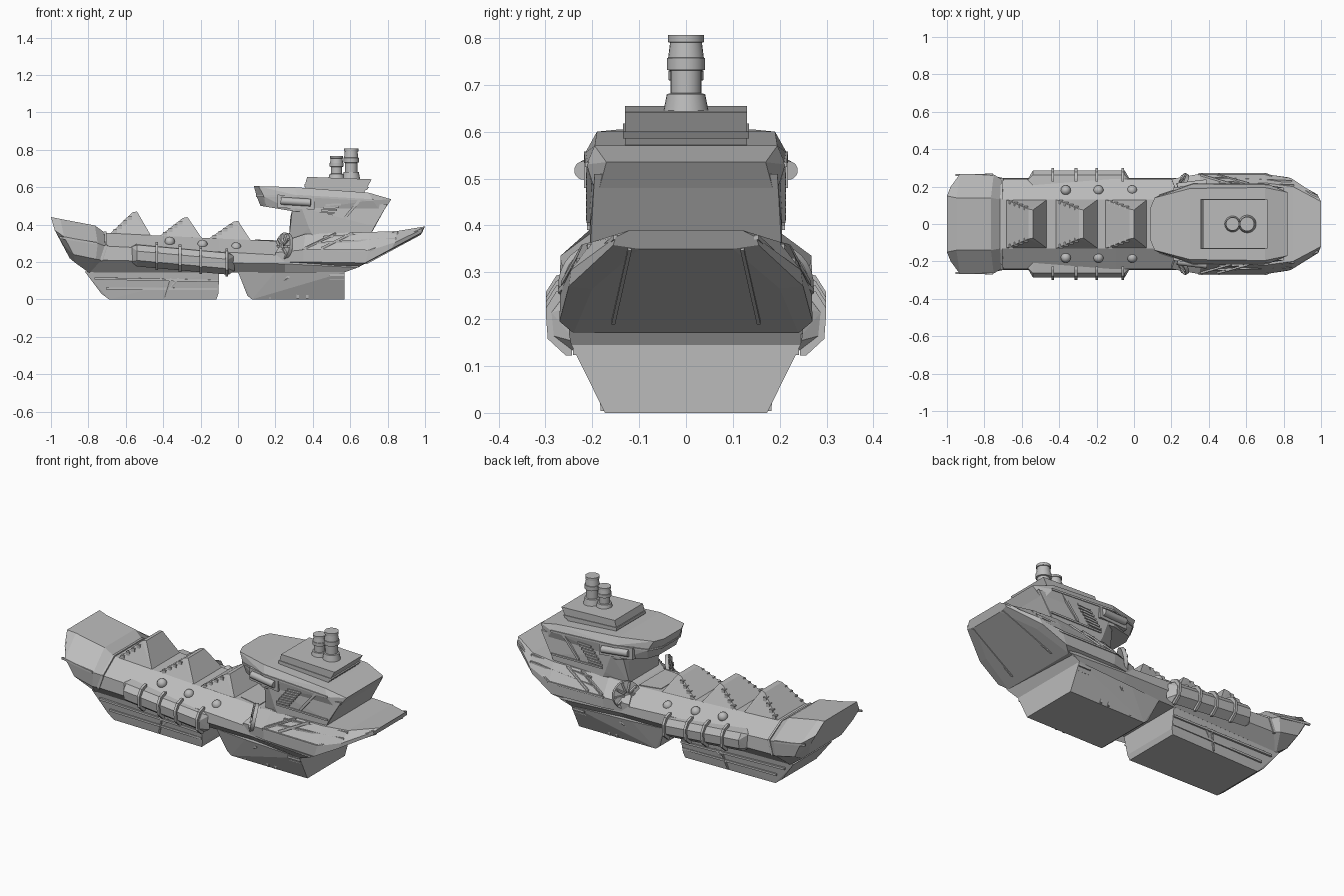
import bpy, bmesh, math
from mathutils import Vector

grey = bpy.data.materials.new("hull_grey")
grey.diffuse_color = (0.5, 0.5, 0.5, 1)


def finish(bm, name, smooth=False):
    bmesh.ops.recalc_face_normals(bm, faces=bm.faces)
    me = bpy.data.meshes.new(name)
    bm.to_mesh(me)
    bm.free()
    me.materials.append(grey)
    ob = bpy.data.objects.new(name, me)
    bpy.context.collection.objects.link(ob)
    if smooth:
        bpy.ops.object.select_all(action='DESELECT')
        ob.select_set(True)
        bpy.context.view_layer.objects.active = ob
        bpy.ops.object.shade_smooth_by_angle(angle=math.radians(40))
    return ob


def add_hull(bm, pts):
    """Convex solid around the points."""
    tmp = bmesh.new()
    for p in pts:
        tmp.verts.new(p)
    bmesh.ops.convex_hull(tmp, input=tmp.verts[:])
    bmesh.ops.delete(tmp, geom=[v for v in tmp.verts if not v.link_faces], context='VERTS')
    bmesh.ops.dissolve_limit(tmp, angle_limit=0.01, verts=tmp.verts[:], edges=tmp.edges[:])
    me = bpy.data.meshes.new("tmp")
    tmp.to_mesh(me)
    tmp.free()
    bm.from_mesh(me)
    bpy.data.meshes.remove(me)


def flip(pts):
    return [(x, -y, z) for x, y, z in pts]


def block(name, half):
    """One solid spanning both sides."""
    bm = bmesh.new()
    add_hull(bm, half + flip(half))
    return finish(bm, name)


def pair(name, solids):
    """Several solids, repeated on the other side."""
    bm = bmesh.new()
    for s in solids:
        add_hull(bm, s)
        add_hull(bm, flip(s))
    return finish(bm, name)


def bar(p, q, w=0.006):
    return [(a[0] + i * w, a[1] + j * w, a[2] + k * w) for a in (p, q)
            for i in (-1, 1) for j in (-1, 1) for k in (-1, 1)]


def bars(path, w=0.006):
    return [bar(a, b, w) for a, b in zip(path, path[1:])]


def loft(name, rings):
    """Skin half sections (bottom to deck edge), mirrored into closed rings."""
    bm = bmesh.new()
    loops = [[bm.verts.new(p) for p in r + flip(r)[::-1]] for r in rings]
    n = len(loops[0])
    for a, b in zip(loops, loops[1:]):
        for i in range(n):
            j = (i + 1) % n
            bm.faces.new((a[i], a[j], b[j], b[i]))
    bm.faces.new(loops[0])
    bm.faces.new(loops[-1][::-1])
    return finish(bm, name)


# Main hull with the raised bow block
loft("main_hull", [
    [(-.90, .15, .22), (-.94, .20, .30), (-.98, .20, .37), (-1.0, .15, .44)],
    [(-.87, .17, .195), (-.88, .255, .24), (-.93, .268, .335), (-.95, .14, .43)],
    [(-.80, .18, .145), (-.76, .26, .215), (-.75, .265, .30), (-.765, .14, .395)],
    [(-.79, .18, .145), (-.73, .245, .21), (-.71, .24, .285), (-.71, .13, .355)],
    [(-.10, .20, .145), (-.10, .245, .195), (-.10, .24, .255), (-.10, .13, .325)],
    [(.25, .20, .145), (.25, .245, .19), (.25, .24, .235), (.25, .13, .31)],
    [(.57, .245, .145), (.64, .25, .17), (.66, .25, .20), (.66, .15, .30)]])
pair("bow_seams", bars([(-.71, .0, .355), (-.71, .13, .356), (-.705, .24, .285), (-.73, .245, .21)])
     + bars([(-.95, .262, .33), (-.76, .264, .30)], .005))

# Swept stern
loft("stern", [
    [(.2, .20, .19), (.2, .235, .20), (.2, .24, .25), (.24, .14, .31)],
    [(.35, .20, .18), (.35, .262, .20), (.35, .268, .265), (.36, .20, .35)],
    [(.64, .24, .17), (.68, .27, .195), (.70, .268, .26), (.70, .22, .36)],
    [(.82, .20, .265), (.82, .25, .27), (.84, .245, .305), (.85, .20, .365)],
    [(.98, .10, .35), (.985, .155, .358), (.985, .15, .375), (1.0, .12, .39)]])
pair("stern_panel_bars", [bar((.685, .155, .193), (.975, .12, .35), .004),
     bar((.35, .268, .265), (.70, .268, .26), .005), bar((.70, .268, .26), (.98, .15, .375), .005),
     bar((.42, .245, .30), (.84, .228, .325), .005), bar((.46, .225, .335), (.85, .205, .355), .005),
     bar((.36, .262, .275), (.52, .215, .352), .005), bar((.45, .262, .275), (.61, .218, .354), .005)])

# Two keel blocks with the arch between them
block("front_keel", [(-.82, .18, .15), (-.10, .20, .15), (-.11, .185, .09), (-.105, .178, .03),
                     (-.115, .172, 0), (-.69, .16, 0), (-.73, .16, .03)])
block("rear_keel", [(.0, .20, .147), (.035, .18, .10), (.045, .175, .05), (.05, .17, .02), (.075, .17, 0),
                    (.57, .173, 0), (.57, .175, .06), (.57, .245, .146), (.2, .22, .146), (.2, .175, .06)])
pair("keel_rails", [bar((-.70, .172, .058), (-.115, .18, .055)), bar((-.76, .182, .112), (-.11, .192, .098)),
     bar((-.36, .19, .11), (-.39, .17, .01), .004), bar((-.32, .19, .11), (-.37, .17, .05), .004),
     bar((.17, .17, .01), (.19, .176, .06), .005), bar((.19, .176, .06), (.27, .215, .12), .005),
     bar((.32, .176, .01), (.32, .18, .06)), bar((.32, .18, .06), (.37, .18, .06)),
     bar((.37, .176, .01), (.37, .18, .06))])
pair("rear_grille", [bar((.495, .178 + (z - .06) * .82, z), (.563, .178 + (z - .06) * .82, z), .006)
                     for z in (.07, .09, .11, .13)])

# Pyramid hatches on the deck with stepped edges
for n, (x0, xp, x1, z0, zp, z1) in enumerate([(-.685, -.55, -.465, .35, .47, .34),
                                              (-.417, -.28, -.195, .34, .44, .33),
                                              (-.155, -.01, .07, .325, .42, .312)]):
    base = [(x0, .13, z0), (x1, .13, z1), (x0, .13, z0 - .04), (x1, .13, z1 - .04)]
    block("deck_hatch_%d" % (n + 1), base + [(xp - .015, .08, zp - .005), (xp + .01, .075, zp)])
    steps = []
    for i in range(1, 5):
        t = i / 5
        p = (x0 + (xp - x0) * t, .128 - .052 * t, z0 + (zp - z0) * t - .012)
        steps.append(bar(p, p, .011))
    pair("hatch_steps_%d" % (n + 1), steps)
block("deck_step", [(.09, .10, .30), (.09, .10, .32), (.22, .12, .315), (.22, .12, .30)])

# Side armour bulge and its ribs
tilt = lambda x: -.09 * (x + .45)
prof = [(.20, .29), (.262, .283), (.287, .25), (.282, .20), (.24, .168)]
bulge = [(x, y, z + tilt(x)) for x in (-.54, -.05) for y, z in prof]
bulge += [(x, .235, z + tilt(x)) for x in (-.57, -.02) for z in (.27, .19)]
pair("side_bulges", [bulge])
ribprof = [(.235, .30), (.27, .287), (.292, .252), (.288, .20), (.25, .165)]
pair("bulge_ribs", [s for x in (-.435, -.31, -.20, -.06)
                    for s in bars([(x, y, z + tilt(x)) for y, z in ribprof], .007)])

# Domed deck lamps
for x, z in ((-.365, .308), (-.19, .292), (-.01, .278)):
    for s in (1, -1):
        bm = bmesh.new()
        bmesh.ops.create_uvsphere(bm, u_segments=16, v_segments=10, radius=.027)
        bmesh.ops.translate(bm, vec=(x, s * .18, z), verts=bm.verts[:])
        finish(bm, "deck_lamp", True)

# Bridge, tower body and roof house
block("bridge", [(.085, .08, .605), (.11, .14, .605), (.30, .19, .60), (.70, .195, .57), (.82, .17, .535),
                 (.10, .08, .55), (.14, .155, .55), (.32, .215, .555), (.72, .212, .53),
                 (.12, .08, .50), (.15, .14, .495), (.30, .20, .47), (.77, .19, .46)])
block("tower_body", [(.27, .13, .30), (.28, .13, .44), (.29, .17, .48), (.38, .205, .38), (.34, .205, .49),
                     (.40, .205, .34), (.80, .195, .51), (.73, .205, .39), (.70, .205, .33)])
block("roof_house", [(.37, .13, .655), (.715, .13, .642), (.66, .13, .545), (.36, .13, .56), (.36, .13, .62)])
block("roof_house_rim", [(.355, .134, .60), (.355, .134, .617), (.70, .134, .60), (.69, .134, .585)])
pair("bridge_bands", bars([(.10, .0, .553), (.10, .08, .553), (.14, .153, .553), (.32, .213, .553), (.72, .210, .53)], .005)
     + [bar((.40, .206, .40), (.72, .206, .395), .005), bar((.55, .207, .41), (.65, .207, .53), .005)])
pair("tower_louvres", [bar((.40 + i * .012, .208, .415 + i * .015), (.475 + i * .012, .208, .418 + i * .015), .005)
                       for i in range(7)])

# Lookout pods on the bridge sides
pair("pod_frames", [[(x, y, z) for x, ya, za, zb in ((.21, .195, .49, .56), (.41, .218, .48, .55))
                     for y in (ya - .04, ya) for z in (za, zb)]])


def cylinder(name, c, axis, r, depth, seg=20):
    bm = bmesh.new()
    bmesh.ops.create_cone(bm, cap_ends=True, segments=seg, radius1=r, radius2=r, depth=depth)
    bmesh.ops.rotate(bm, cent=(0, 0, 0), verts=bm.verts[:],
                     matrix=Vector(axis).to_track_quat('Z', 'Y').to_matrix())
    bmesh.ops.translate(bm, vec=c, verts=bm.verts[:])
    return finish(bm, name, True)


for s in (1, -1):
    cylinder("pod_tube", (.31, s * .209, .522), (1, s * .12, -.06), .02, .16)
    # Intake fan where the stern flares out
    c, axis = Vector((.245, s * .20, .28)), Vector((-.85, s * .5, .2)).normalized()
    cylinder("intake_disc", c, axis, .078, .02, 24)
    u = axis.cross(Vector((0, 0, 1))).normalized()
    v = axis.cross(u)
    bm = bmesh.new()
    for i in range(10):
        a = math.tau * i / 10
        d = u * math.cos(a) + v * math.sin(a)
        add_hull(bm, bar(c + axis * .011 + d * .02, c + axis * .011 + d * .068, .005))
    finish(bm, "intake_blades")


# Turned funnels on the roof
def funnel(name, x, prof, seg=24):
    bm = bmesh.new()
    rows = [[bm.verts.new((x + r * math.cos(math.tau * i / seg), r * math.sin(math.tau * i / seg), z))
             for i in range(seg)] for r, z in prof]
    for a, b in zip(rows, rows[1:]):
        for i in range(seg):
            bm.faces.new((a[i], a[i - 1], b[i - 1], b[i]))
    bm.faces.new(rows[0])
    bm.faces.new(rows[-1])
    finish(bm, name, True)


shape = [(.049, .64), (.041, .68), (.033, .682), (.033, .73), (.041, .732), (.041, .757),
         (.038, .758), (.034, .79), (.038, .791), (.038, .806)]
funnel("tall_funnel", .605, shape)
funnel("short_funnel", .527, [(r * .92, .64 + (z - .64) * .76) for r, z in shape])
